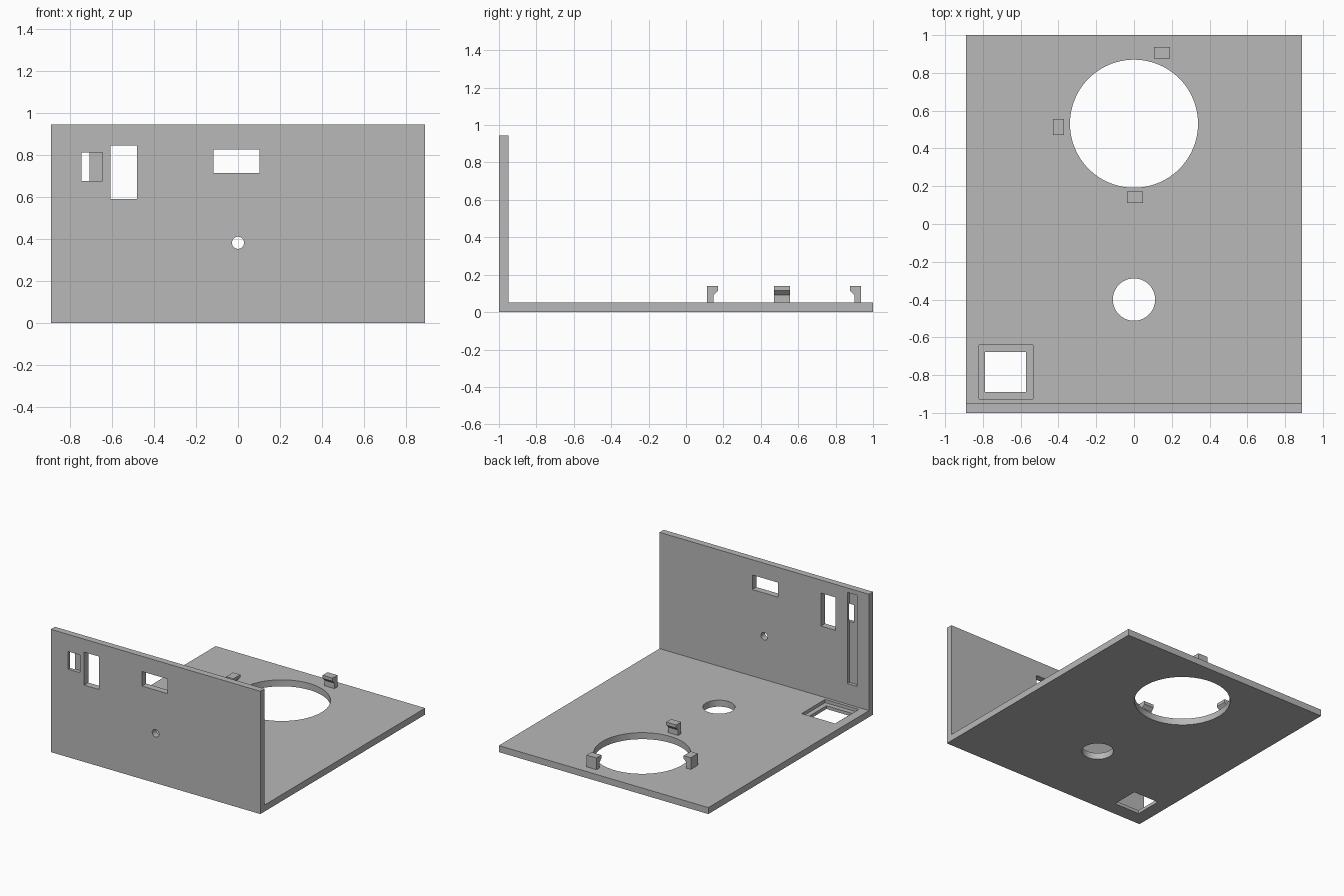
import bpy
import math
from mathutils import Vector

cube = bpy.data.objects.get("Cube")
if cube:
    bpy.data.objects.remove(cube, do_unlink=True)

GREY = (0.48, 0.48, 0.48, 1.0)
mat = bpy.data.materials.new("plain grey")
mat.use_nodes = True
mat.diffuse_color = GREY
mat.node_tree.nodes["Principled BSDF"].inputs["Base Color"].default_value = GREY

HALF_W, T, TALL = 0.89, 0.05, 0.943


def prism(name, profile, origin, u, v, w, length):
    """Extrude a 2D profile (in axes u, v) along w from origin."""
    origin, u, v, w = (Vector(a) for a in (origin, u, v, w))
    base = [origin + u * a + v * b for a, b in profile]
    n = len(base)
    verts = base + [p + w * length for p in base]
    faces = [list(range(n))[::-1], list(range(n, 2 * n))]
    faces += [[i, (i + 1) % n, (i + 1) % n + n, i + n] for i in range(n)]
    if u.cross(v).dot(w) < 0:
        faces = [f[::-1] for f in faces]
    mesh = bpy.data.meshes.new(name)
    mesh.from_pydata(verts, [], faces)
    mesh.materials.append(mat)
    obj = bpy.data.objects.new(name, mesh)
    bpy.context.collection.objects.link(obj)
    return obj


def box(name, x0, x1, y0, y1, z0, z1):
    corners = [(x0, y0), (x1, y0), (x1, y1), (x0, y1)]
    return prism(name, corners, (0, 0, z0), (1, 0, 0), (0, 1, 0), (0, 0, 1), z1 - z0)


def circle(radius, count):
    step = math.tau / count
    return [(radius * math.cos(i * step), radius * math.sin(i * step)) for i in range(count)]


def floor_hole(y, radius, count):
    return prism("cutter", circle(radius, count), (0, y, -0.1),
                 (1, 0, 0), (0, 1, 0), (0, 0, 1), 0.3)


def cut(target, cutter):
    cutter.hide_render = True
    mod = target.modifiers.new("cut", "BOOLEAN")
    mod.operation = "DIFFERENCE"
    mod.solver = "EXACT"
    mod.object = cutter
    bpy.context.view_layer.objects.active = target
    bpy.ops.object.modifier_apply(modifier=mod.name)
    bpy.data.objects.remove(cutter, do_unlink=True)


# L-shaped body: floor plate and upright front panel
side = [(-1, 0), (1, 0), (1, T), (-1 + T, T), (-1 + T, TALL), (-1, TALL)]
body = prism("floor_and_front_panel", side, (-HALF_W, 0, 0),
             (0, 1, 0), (0, 0, 1), (1, 0, 0), 2 * HALF_W)

# Round floor openings
cut(body, floor_hole(0.531, 0.339, 96))
cut(body, floor_hole(-0.40, 0.112, 64))

# Square floor window with a stepped rim
cut(body, box("cutter", -0.788, -0.571, -0.889, -0.677, -0.1, 0.2))
cut(body, box("cutter", -0.82, -0.534, -0.926, -0.64, 0.025, 0.2))

# Front panel openings
cut(body, box("cutter", -0.607, -0.481, -1.1, -0.9, 0.59, 0.843))
cut(body, box("cutter", -0.117, 0.102, -1.1, -0.9, 0.714, 0.826))
cut(body, prism("cutter", circle(0.029, 32), (0, -1.1, 0.382),
                (1, 0, 0), (0, 0, 1), (0, 1, 0), 0.2))

# Front pocket meeting a tall groove in the inner face
cut(body, box("cutter", -0.743, -0.643, -1.1, -0.97, 0.676, 0.812))
cut(body, box("cutter", -0.788, -0.705, -0.975, -0.9, 0.208, 0.908))

bpy.ops.object.select_all(action="DESELECT")
body.select_set(True)
bpy.context.view_layer.objects.active = body
bpy.ops.object.shade_smooth_by_angle(angle=math.radians(30))

# Snap clips: upright post with a hooked lip pointing inward
hook = [(0, T - 0.005), (0.036, T - 0.005), (0.036, 0.092), (0.06, 0.116),
        (0.06, 0.14), (0, 0.14)]
clips = {
    "front_clip": ((-0.037, 0.112, 0), (0, 1, 0), (1, 0, 0)),
    "back_clip": ((0.105, 0.936, 0), (0, -1, 0), (1, 0, 0)),
    "right_clip": ((-0.43, 0.471, 0), (1, 0, 0), (0, 1, 0)),
}
for name, (origin, inward, along) in clips.items():
    prism(name, hook, origin, inward, (0, 0, 1), along, 0.085)
